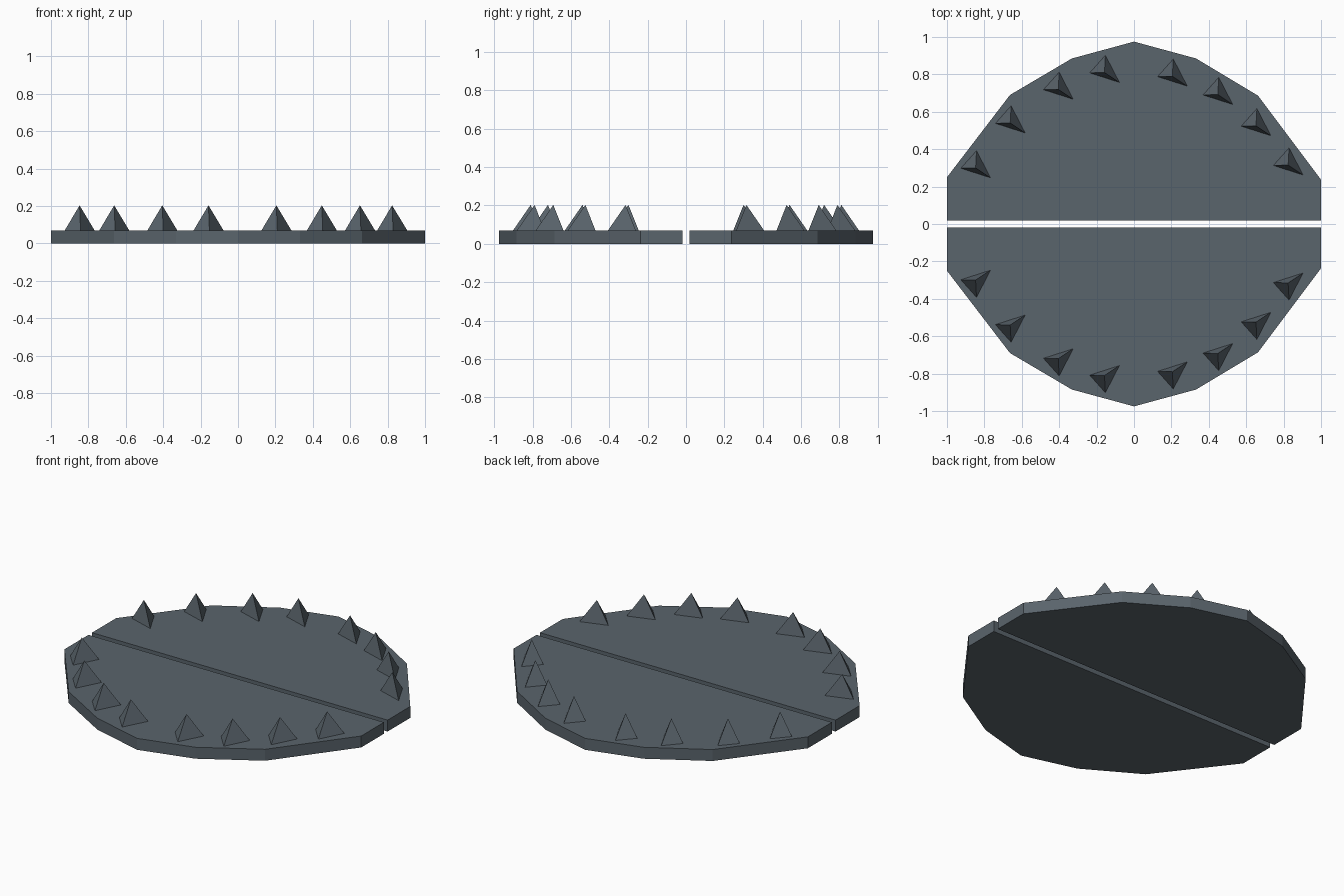
import bpy, bmesh

cube = bpy.data.objects.get("Cube")
if cube:
    bpy.data.objects.remove(cube, do_unlink=True)

PLATE_TOP = 0.07
SPIKE_TOP = 0.203

slate = bpy.data.materials.new("slate grey")
slate.use_nodes = True
colour = (0.102, 0.128, 0.15, 1)
slate.diffuse_color = colour
slate.node_tree.nodes["Principled BSDF"].inputs["Base Color"].default_value = colour


def finish(name, bm):
    """Turn a bmesh into a flat-shaded, coloured object."""
    bmesh.ops.recalc_face_normals(bm, faces=bm.faces)
    mesh = bpy.data.meshes.new(name)
    bm.to_mesh(mesh)
    bm.free()
    mesh.materials.append(slate)
    obj = bpy.data.objects.new(name, mesh)
    bpy.context.collection.objects.link(obj)
    return obj


def half_plate(name, side):
    """Extrude the faceted half-disc outline upwards."""
    outline = [(-1, 0.0175), (1, 0.0175), (1, 0.237), (0.663, 0.686), (0.332, 0.885),
               (0, 0.975), (-0.332, 0.885), (-0.663, 0.69), (-1, 0.25)]
    bm = bmesh.new()
    base = bm.faces.new([bm.verts.new((x, side * y, 0)) for x, y in outline])
    top = bmesh.ops.extrude_face_region(bm, geom=[base], use_keep_orig=True)
    verts = [v for v in top["geom"] if isinstance(v, bmesh.types.BMVert)]
    bmesh.ops.translate(bm, vec=(0, 0, PLATE_TOP), verts=verts)
    return finish(name, bm)


def spike(name, x, y, side):
    """Three-sided tooth standing on the plate."""
    corners = [(0.005, 0.092), (-0.079, -0.002), (0.08, -0.053)]
    bm = bmesh.new()
    base = [bm.verts.new((x + dx, side * (y + dy), PLATE_TOP)) for dx, dy in corners]
    tip = bm.verts.new((x, side * y, SPIKE_TOP))
    bm.faces.new(base)
    for i in range(3):
        bm.faces.new((base[i], base[(i + 1) % 3], tip))
    return finish(name, bm)


# Tip positions of the teeth along the rim of one half
tips = [(-0.847, 0.30), (-0.662, 0.54), (-0.405, 0.72), (-0.158, 0.81),
        (0.205, 0.79), (0.448, 0.692), (0.652, 0.525), (0.824, 0.315)]

# Two mirrored halves, each with its row of teeth
for label, side in (("back", 1), ("front", -1)):
    plate = half_plate(f"{label}_half_plate", side)
    for i, (x, y) in enumerate(tips, 1):
        spike(f"{label}_spike_{i}", x, y, side).parent = plate
